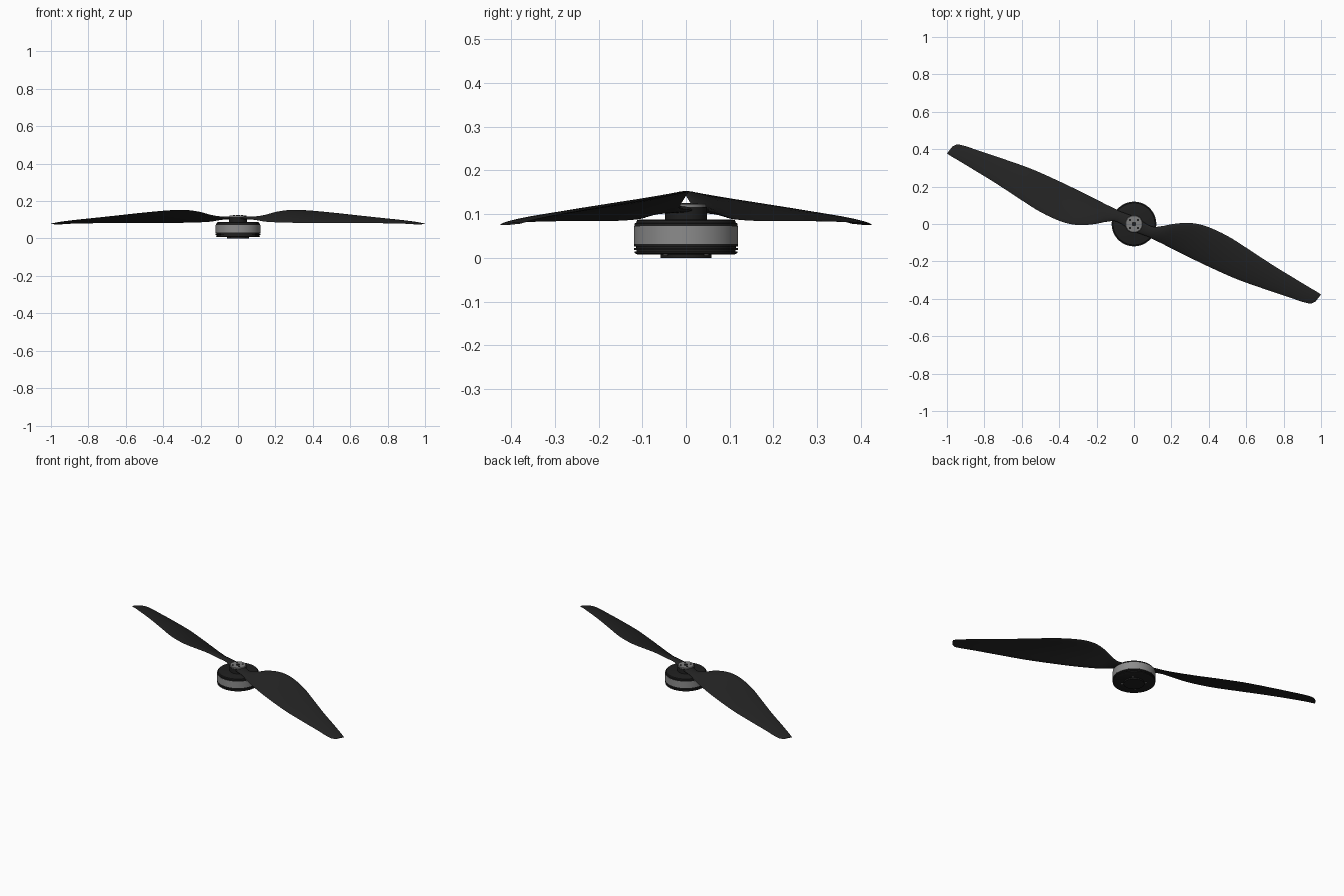
import bpy, bmesh, math
from mathutils import Vector

if "Cube" in bpy.data.objects:
    bpy.data.objects.remove(bpy.data.objects["Cube"])


def material(name, v):
    m = bpy.data.materials.new(name)
    m.diffuse_color = (v, v, v, 1)
    m.use_nodes = True
    m.node_tree.nodes["Principled BSDF"].inputs["Base Color"].default_value = m.diffuse_color
    return m


BLACK = material("matte_black", 0.014)
BLADE = material("carbon_dark", 0.017)
SILVER = material("silver_grey", 0.26)
CAP = material("cap_grey", 0.21)


def finish(bm, name, mat, angle=35):
    bmesh.ops.recalc_face_normals(bm, faces=bm.faces)
    me = bpy.data.meshes.new(name)
    bm.to_mesh(me)
    bm.free()
    me.materials.append(mat)
    ob = bpy.data.objects.new(name, me)
    bpy.context.collection.objects.link(ob)
    bpy.ops.object.select_all(action='DESELECT')
    ob.select_set(True)
    bpy.context.view_layer.objects.active = ob
    bpy.ops.object.shade_smooth_by_angle(angle=math.radians(angle))
    return ob


def lathe(name, profile, mat, n=64, centre=(0, 0)):
    """Closed solid turned from (radius, z) points; r = 0 ends become poles."""
    bm = bmesh.new()
    rings = []
    for r, z in profile:
        count = 1 if r == 0 else n
        rings.append([bm.verts.new((centre[0] + r * math.cos(2 * math.pi * i / n),
                                    centre[1] + r * math.sin(2 * math.pi * i / n), z))
                      for i in range(count)])
    for a, b in zip(rings, rings[1:]):
        for i in range(n):
            j = (i + 1) % n
            quad = [a[i % len(a)], a[j % len(a)], b[j % len(b)], b[i % len(b)]]
            bm.faces.new(list(dict.fromkeys(quad)))
    return finish(bm, name, mat)


def disc(name, r, z0, z1, mat, n=64, centre=(0, 0)):
    return lathe(name, [(0, z0), (r, z0), (r, z1), (0, z1)], mat, n, centre)


# Motor: mounting foot, finned lower case, silver ring, upper case
disc("mounting_foot", 0.058, 0.0, 0.012, BLACK)
lathe("lower_case", [(0, 0.008), (0.112, 0.008), (0.118, 0.011), (0.118, 0.015),
                     (0.113, 0.015), (0.113, 0.018), (0.119, 0.018), (0.119, 0.023),
                     (0.114, 0.023), (0.114, 0.026), (0.119, 0.026), (0.119, 0.033),
                     (0, 0.033)], BLACK)
disc("silver_ring", 0.1195, 0.032, 0.073, SILVER)
lathe("upper_case", [(0, 0.072), (0.118, 0.072), (0.118, 0.079), (0.114, 0.080),
                     (0.112, 0.086), (0.106, 0.088), (0, 0.088)], BLACK)

# Hub column and clamp cap with a shaft and bolts
disc("hub_column", 0.048, 0.086, 0.116, BLACK)
lathe("clamp_cap", [(0, 0.115), (0.046, 0.115), (0.046, 0.122), (0.044, 0.124),
                    (0, 0.124)], CAP, 48)
disc("shaft_hole", 0.012, 0.12, 0.1255, BLACK, 24)
for i in range(4):
    a = math.pi / 4 + i * math.pi / 2
    c, s = math.cos(a), math.sin(a)
    disc("cap_bolt", 0.006, 0.12, 0.126, BLACK, 16, (0.03 * c, 0.03 * s))
    disc("foot_bolt", 0.006, -0.0, 0.013, CAP, 16, (0.066 * c, 0.066 * s)).location.z = 0.005

# Blade stations: leading edge xyz, trailing edge xyz, thickness
STATIONS = [
    (0.015, 0.036, 0.109, -0.015, -0.036, 0.109, 0.016),
    (0.09, -0.012, 0.112, 0.070, -0.066, 0.104, 0.015),
    (0.145, -0.012, 0.122, 0.105, -0.083, 0.098, 0.014),
    (0.21, 0.000, 0.142, 0.150, -0.105, 0.090, 0.014),
    (0.29, 0.006, 0.152, 0.215, -0.138, 0.086, 0.014),
    (0.38, -0.010, 0.149, 0.305, -0.183, 0.084, 0.013),
    (0.50, -0.064, 0.138, 0.425, -0.240, 0.084, 0.012),
    (0.62, -0.140, 0.125, 0.55, -0.295, 0.084, 0.011),
    (0.75, -0.225, 0.111, 0.69, -0.345, 0.083, 0.009),
    (0.88, -0.304, 0.097, 0.83, -0.392, 0.081, 0.008),
    (0.95, -0.346, 0.088, 0.90, -0.416, 0.079, 0.006),
    (0.985, -0.367, 0.082, 0.945, -0.425, 0.076, 0.005),
    (1.0, -0.377, 0.079, 0.972, -0.413, 0.075, 0.004)]


def smooth_stations(rows, steps=4):
    out = []
    for k in range(len(rows) - 1):
        p = [rows[max(0, min(len(rows) - 1, k + d))] for d in (-1, 0, 1, 2)]
        for s in range(steps):
            t = s / steps
            out.append([0.5 * (2 * b + (c - a) * t + (2 * a - 5 * b + 4 * c - d) * t * t
                               + (3 * b - a - 3 * c + d) * t ** 3)
                        for a, b, c, d in zip(*p)])
    return out + [list(rows[-1])]


def blade(name, sign):
    bm = bmesh.new()
    n, rings = 10, []
    for row in smooth_stations(STATIONS):
        lead, trail, th = Vector(row[:3]), Vector(row[3:6]), row[6]
        camber = 0.035 * (lead - trail).length
        ring = []
        for k in range(2 * n):
            a = math.pi * k / n
            t = (1 - math.cos(a)) / 2
            p = lead.lerp(trail, t)
            p.z += camber * 4 * t * (1 - t) + th / 2 * math.sin(a)
            ring.append(bm.verts.new((p.x * sign, p.y * sign, p.z)))
        rings.append(ring)
    for a, b in zip(rings, rings[1:]):
        for i in range(2 * n):
            j = (i + 1) % (2 * n)
            bm.faces.new((a[i], a[j], b[j], b[i]))
    bm.faces.new(rings[0])
    bm.faces.new(rings[-1])
    return finish(bm, name, BLADE, 50)


# Two blades, each a half turn of the other
blade("right_blade", 1)
blade("left_blade", -1)
